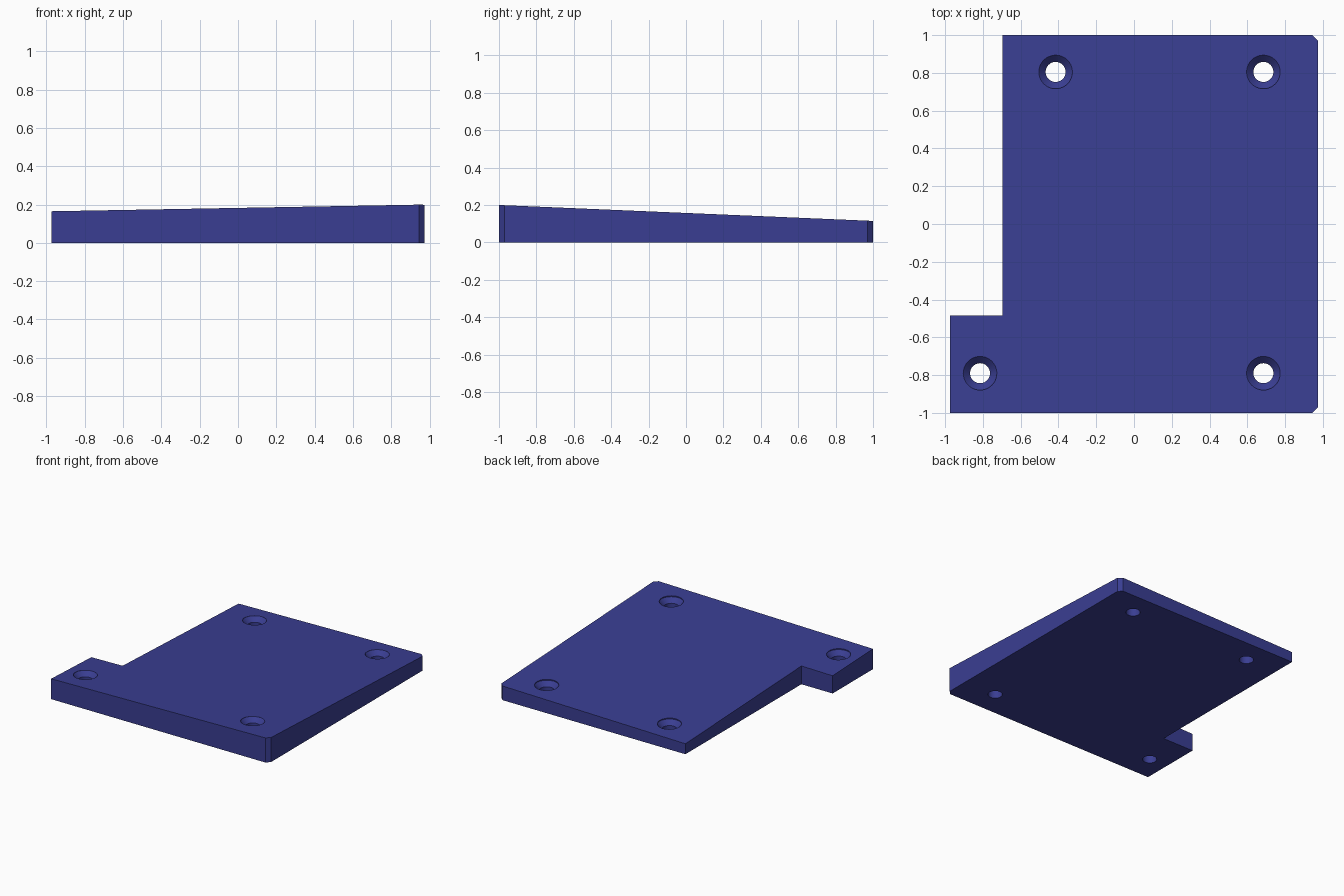
import bpy, bmesh, math

if "Cube" in bpy.data.objects:
    bpy.data.objects.remove(bpy.data.objects["Cube"])

# Sloped top surface: low at the back left, high at the front right
def top_z(x, y):
    return 0.14 + 0.018 * x - 0.0425 * y

blue = bpy.data.materials.new("dark_blue")
blue.diffuse_color = (0.042, 0.048, 0.29, 1)
blue.use_nodes = True
blue.node_tree.nodes["Principled BSDF"].inputs["Base Color"].default_value = blue.diffuse_color

def make_object(name, bm):
    bmesh.ops.recalc_face_normals(bm, faces=bm.faces)
    mesh = bpy.data.meshes.new(name)
    bm.to_mesh(mesh)
    bm.free()
    mesh.materials.append(blue)
    ob = bpy.data.objects.new(name, mesh)
    bpy.context.collection.objects.link(ob)
    return ob

# Wedge plate: notched outline with two chamfered corners
C = 0.03
outline = [(-0.975, -1), (0.975 - C, -1), (0.975, -1 + C), (0.975, 1 - C),
           (0.975 - C, 1), (-0.695, 1), (-0.695, -0.485), (-0.975, -0.485)]
bm = bmesh.new()
low = [bm.verts.new((x, y, 0)) for x, y in outline]
high = [bm.verts.new((x, y, top_z(x, y))) for x, y in outline]
bm.faces.new(low)
bm.faces.new(high)
for i in range(len(outline)):
    j = (i + 1) % len(outline)
    bm.faces.new((low[i], low[j], high[j], high[i]))
plate = make_object("plate", bm)

# Countersunk screw holes: one lathed cutter each
R_HOLE, R_HEAD, SEG = 0.053, 0.089, 40
cutters = []
for x, y in [(-0.415, 0.805), (0.685, 0.805), (-0.815, -0.79), (0.685, -0.79)]:
    h = top_z(x, y)
    profile = [(R_HOLE, -0.1), (R_HOLE, h - 0.04), (R_HEAD, h - 0.004), (R_HEAD, h + 0.1)]
    bm = bmesh.new()
    rings = [[bm.verts.new((x + r * math.cos(2 * math.pi * k / SEG),
                            y + r * math.sin(2 * math.pi * k / SEG), z))
              for k in range(SEG)] for r, z in profile]
    for a, b in zip(rings, rings[1:]):
        for k in range(SEG):
            n = (k + 1) % SEG
            bm.faces.new((a[k], a[n], b[n], b[k]))
    bm.faces.new(rings[0])
    bm.faces.new(rings[-1])
    cutter = make_object("hole_cutter", bm)
    cutter.hide_render = True
    cutters.append(cutter)
    mod = plate.modifiers.new("screw_hole", 'BOOLEAN')
    mod.operation = 'DIFFERENCE'
    mod.solver = 'EXACT'
    mod.object = cutter

# Apply the cuts, drop the cutters and smooth the hole walls
bpy.context.view_layer.objects.active = plate
plate.select_set(True)
for mod in list(plate.modifiers):
    bpy.ops.object.modifier_apply(modifier=mod.name)
for cutter in cutters:
    bpy.data.objects.remove(cutter)
bpy.ops.object.shade_smooth_by_angle(angle=math.radians(25))
